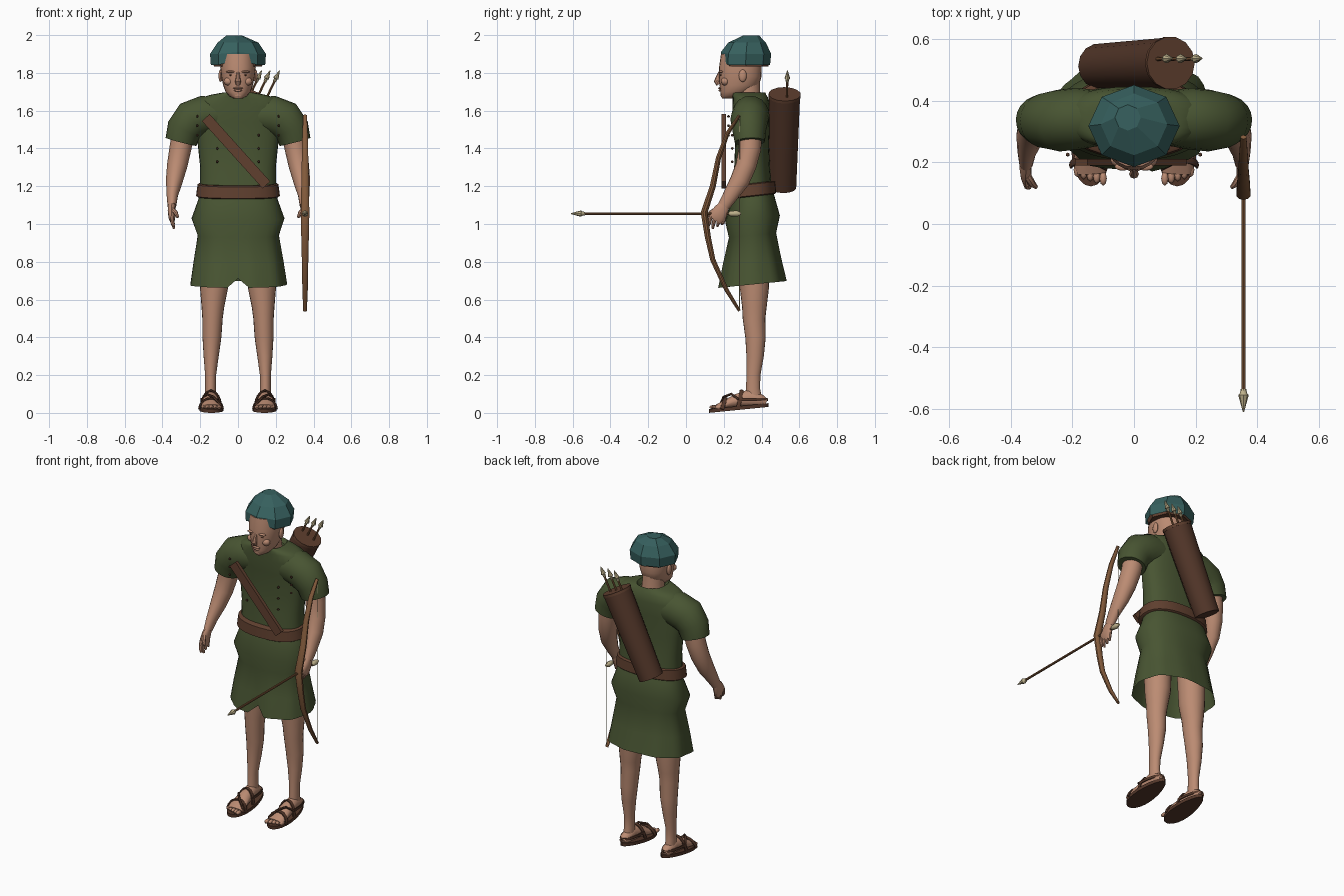
import bpy, bmesh
from math import sin, cos, pi, radians, copysign
from mathutils import Vector, Matrix

if "Cube" in bpy.data.objects:
    bpy.data.objects.remove(bpy.data.objects["Cube"], do_unlink=True)


def material(name, r, g, b):
    m = bpy.data.materials.new(name)
    m.use_nodes = True
    m.diffuse_color = (r, g, b, 1)
    m.node_tree.nodes["Principled BSDF"].inputs["Base Color"].default_value = (r, g, b, 1)
    return m


SKIN = material("skin", .50, .26, .17)
GREEN = material("green_cloth", .065, .09, .032)
TEAL = material("teal_felt", .038, .12, .115)
LEATHER = material("leather", .115, .05, .028)
DARK = material("dark_leather", .085, .037, .022)
WOOD = material("bow_wood", .23, .105, .045)
BONE = material("bone", .52, .44, .26)


def finish(name, bm, mat, smooth=True):
    bmesh.ops.recalc_face_normals(bm, faces=bm.faces)
    me = bpy.data.meshes.new(name)
    bm.to_mesh(me)
    bm.free()
    me.materials.append(mat)
    if smooth:
        me.shade_smooth()
        me.set_sharp_from_angle(angle=radians(42))
    ob = bpy.data.objects.new(name, me)
    bpy.context.scene.collection.objects.link(ob)
    return ob


def bridge(name, mat, loops, caps=(True, True), smooth=True):
    bm = bmesh.new()
    rows = [[bm.verts.new(p) for p in loop] for loop in loops]
    n = len(rows[0])
    for a, b in zip(rows, rows[1:]):
        for i in range(n):
            j = (i + 1) % n
            bm.faces.new((a[i], a[j], b[j], b[i]))
    for use, row in zip(caps, (rows[0], rows[-1])):
        if use:
            bm.faces.new(row)
    return finish(name, bm, mat, smooth)


def loft(name, mat, rings, n=24, square=1.0, tilt=0, caps=(True, True), smooth=True, shift=None):
    """Stack horizontal rings (x, y, z, rx, ry); square below 1 makes them boxier."""
    loops = []
    for k, (cx, cy, z, rx, ry) in enumerate(rings):
        loop = []
        for i in range(n):
            a = 2 * pi * i / n - pi / 2
            c, s = cos(a), sin(a)
            p = Vector((cx + rx * copysign(abs(c) ** square, c),
                        cy + ry * copysign(abs(s) ** square, s), z))
            p.z += tilt * (p.y - cy)
            if shift:
                shift(p, k, i, a)
            loop.append(p)
        loops.append(loop)
    return bridge(name, mat, loops, caps, smooth)


def tube(name, mat, pts, radii, n=12, ref=(0, 1, 0), caps=(True, True), smooth=True):
    """Sweep an ellipse along a path; the second radius lies along ref."""
    pts = [Vector(p) for p in pts]
    loops = []
    for k, p in enumerate(pts):
        t = (pts[min(k + 1, len(pts) - 1)] - pts[max(k - 1, 0)]).normalized()
        v = Vector(ref) - t * t.dot(Vector(ref))
        v.normalize()
        u = t.cross(v)
        r = radii[k] if isinstance(radii, list) else radii
        ru, rv = r if isinstance(r, tuple) else (r, r)
        loops.append([p + u * ru * cos(2 * pi * i / n) + v * rv * sin(2 * pi * i / n)
                      for i in range(n)])
    return bridge(name, mat, loops, caps, smooth)


def ball(name, mat, loc, size, seg=12):
    bm = bmesh.new()
    bmesh.ops.create_uvsphere(bm, u_segments=seg, v_segments=seg // 2 + 2, radius=1,
                              matrix=Matrix.Translation(loc) @ Matrix.Diagonal((*size, 1)))
    return finish(name, bm, mat)


# Tunic body and skirt
loft("tunic_body", GREEN, [
    (0, .35, 1.18, .20, .105), (0, .35, 1.3, .20, .095), (0, .35, 1.42, .213, .09),
    (0, .348, 1.54, .225, .097), (0, .345, 1.62, .225, .1), (0, .342, 1.665, .2, .095),
    (0, .335, 1.683, .15, .09), (0, .33, 1.695, .085, .09), (0, .33, 1.67, .07, .075)],
    n=32, square=.8)


def pleats(p, k, i, a):
    if k >= 3:
        f = 1 + .022 * (k - 2) / 3 * cos(9 * a)
        p.x *= f
        p.y = .35 + (p.y - .35) * f
    if k == 5 and i == 0:
        p.y += .03
        p.z += .05


loft("tunic_skirt", GREEN, [
    (0, .35, 1.2, .195, .1), (0, .355, 1.13, .21, .115), (0, .352, 1.03, .246, .145),
    (0, .352, .94, .215, .125), (0, .35, .8, .238, .155), (0, .352, .68, .255, .18)],
    n=36, square=.85, tilt=.1, caps=(True, False), shift=pleats)

# Belt, chest strap and studs
loft("belt", LEATHER, [
    (0, .345, 1.145, .215, .125), (0, .345, 1.15, .222, .132),
    (0, .345, 1.21, .214, .128), (0, .345, 1.215, .205, .12)], n=28, square=.85, tilt=.11)
bm = bmesh.new()
bmesh.ops.create_cube(bm, size=1, matrix=Matrix.Translation((-.01, .2, 1.385))
                      @ Matrix.Rotation(radians(48), 4, 'Y') @ Matrix.Diagonal((.48, .022, .055, 1)))
finish("chest_strap", bm, LEATHER, False)
for s in (-1, 1):
    for k in range(3):
        ball("outer_stud", DARK, (s * .215, .225, 1.57 - .05 * k), (.007,) * 3, 6)
        ball("inner_stud", DARK, (s * .11, .245, 1.47 - .07 * k), (.007,) * 3, 6)

for s in (-1, 1):
    # Sleeve, arm and hand
    def side(*pts):
        return [(s * x, y, z) for x, y, z in pts]

    tube("sleeve", GREEN, side((.08, .345, 1.575), (.18, .342, 1.575), (.245, .335, 1.55),
                               (.285, .335, 1.5), (.302, .338, 1.435)),
         [(.09, .085), (.105, .1), (.106, .1), (.094, .09), (.084, .08)], n=20)
    tube("arm", SKIN, side((.29, .34, 1.48), (.305, .338, 1.4), (.322, .318, 1.31), (.337, .285, 1.23),
                           (.348, .235, 1.15), (.35, .2, 1.095)),
         [(.06, .062), (.058, .06), (.054, .055), (.045, .052), (.03, .04), (.023, .032)], n=16)
    tube("palm", SKIN, side((.35, .205, 1.105), (.352, .185, 1.07), (.35, .165, 1.035), (.348, .155, 1.02)),
         [(.02, .028), (.02, .04), (.018, .044), (.012, .04)])
    for k in range(4):
        y = .122 + .024 * k
        tube("finger", SKIN, side((.35, y + .01, 1.04), (.347, y, 1.005), (.338, y - .004, .975 + .012 * abs(k - 1))),
             [.011, .01, .006], n=8)
    tube("thumb", SKIN, side((.345, .155, 1.075), (.33, .13, 1.06), (.318, .12, 1.035)),
         [.013, .012, .007], n=8)

    # Leg and foot
    x = s * .145
    loft("leg", SKIN, [
        (s * .125, .36, .86, .08, .085), (s * .127, .362, .66, .074, .077), (s * .133, .362, .56, .06, .065),
        (s * .135, .36, .5, .054, .06), (s * .138, .368, .4, .05, .054), (s * .142, .366, .3, .04, .046),
        (x, .357, .2, .029, .037), (x, .355, .13, .029, .037), (x, .36, .06, .03, .045)], n=20)
    tube("foot", SKIN, [(x, .425, .055), (x, .40, .065), (x, .34, .078), (x, .27, .065),
                        (s * .143, .21, .045), (s * .14, .165, .032)],
         [(.02, .02), (.032, .032), (.036, .05), (.042, .036), (.052, .024), (.05, .014)],
         n=14, ref=(0, 0, 1))
    for k in range(5):
        ball("toe", SKIN, (s * (.1 + .021 * k), .148 + .007 * k, .03), (.012, .024, .012), 8)

    # Sandal sole and straps
    outline = [(s * (.14 + (.062 + .014 * sin(a)) * cos(a) * (-1 if s < 0 else 1) * s),
                .28 - .158 * sin(a)) for a in [2 * pi * k / 24 for k in range(24)]]
    bridge("sandal_sole", DARK, [[(px, py, h + .1 * (py - .12)) for px, py in outline]
                                 for h in (0, .02)])
    for y, peak, half in ((.19, .078, .062), (.275, .118, .054)):
        arch = [pi * k / 8 for k in range(9)]
        tube("sandal_strap", DARK,
             [(s * .143 + half * cos(a), y + .02 * sin(a), .02 + (peak - .02) * sin(a)) for a in arch],
             (.006, .012), n=6)
    heel = [pi * k / 8 for k in range(9)]
    tube("heel_strap", DARK, [(x + .05 * cos(a), .28 + .15 * sin(a), .07) for a in heel],
         (.005, .009), n=6, ref=(0, 0, 1))
    tube("cross_strap", DARK, [(s * .19, .28, .07), (s * .165, .24, .1), (s * .13, .2, .085), (s * .09, .18, .04)],
         (.007, .007), n=6)

# Neck, head and face
loft("neck", SKIN, [(0, .33, 1.62, .07, .07), (0, .325, 1.7, .062, .068), (0, .315, 1.78, .066, .075)])
loft("head", SKIN, [
    (0, .222, 1.664, .022, .03), (0, .24, 1.676, .045, .055), (0, .262, 1.70, .066, .08),
    (0, .282, 1.735, .079, .104), (0, .287, 1.78, .088, .113), (0, .288, 1.83, .094, .113),
    (0, .29, 1.9, .09, .105)], n=24, square=.92)
tube("nose", SKIN, [(0, .182, 1.805), (0, .172, 1.78), (0, .162, 1.755), (0, .172, 1.738)],
     [(.008, .01), (.01, .012), (.016, .015), (.012, .012)], n=8)
ball("upper_lip", SKIN, (0, .181, 1.719), (.026, .011, .006))
ball("lower_lip", SKIN, (0, .183, 1.707), (.021, .011, .007))
ball("chin", SKIN, (0, .205, 1.682), (.03, .022, .018))
for s in (-1, 1):
    ball("brow", SKIN, (s * .037, .186, 1.806), (.026, .013, .007))
    ball("eye", LEATHER, (s * .036, .187, 1.788), (.012, .007, .004))
    ball("cheek", SKIN, (s * .05, .207, 1.755), (.026, .022, .022))
    ball("ear", SKIN, (s * .092, .30, 1.785), (.011, .021, .033))


# Faceted cap with a lined underside
def front_lift(p, k, i, a):
    if k < 2 and i == 0:
        p.z += .03 - .02 * k


loft("cap", TEAL, [
    (0, .315, 1.842, .144, .13), (0, .318, 1.9, .148, .133), (0, .323, 1.96, .108, .1),
    (-.02, .345, 1.998, .042, .042)], n=8, caps=(False, True), smooth=False, shift=front_lift)
loft("cap_lining", LEATHER, [
    (0, .317, 1.835, .128, .12), (0, .317, 1.87, .132, .12)], n=8, smooth=False, shift=front_lift)

# Quiver with spare arrows
base, mouth = Vector((-.115, .512, 1.195)), Vector((.118, .522, 1.685))
axis = (mouth - base).normalized()
tube("quiver", DARK, [base, mouth], [.073, .084], n=14)
tube("quiver_rim", LEATHER, [mouth - axis * .012, mouth + axis * .003], .086, n=14)


def arrow_head(name, tip, direction, length):
    tube(name, BONE, [tip - direction * length, tip - direction * length * .75,
                      tip - direction * length * .7, tip],
         [.008, .009, .015, .002], n=8)


for x in (.125, .17, .22):
    tip = Vector((x, .537, 1.812))
    tube("spare_arrow_shaft", WOOD, [tip - axis * .22, tip - axis * .05], .006, n=8)
    arrow_head("spare_arrow_head", tip, axis, .065)

# Bow, string and nocked arrow
bow_x = .355
bow = [(.282, 1.575), (.22, 1.48), (.172, 1.35), (.142, 1.2), (.096, 1.06), (.116, .93),
       (.142, .81), (.215, .65), (.283, .54)]
tube("bow", WOOD, [(bow_x, y, z) for y, z in bow],
     [(t * .75, t) for t in (.01, .015, .018, .021, .024, .021, .018, .015, .01)],
     n=10, ref=(1, 0, 0))
tube("bow_string", BONE, [(bow_x, .283, .545), (bow_x, .283, 1.57)], .0025, n=6)
tube("arrow_shaft", WOOD, [(bow_x, .28, 1.055), (bow_x, -.56, 1.055)], .007, n=8, ref=(0, 0, 1))
tube("arrow_head", BONE, [(bow_x, y, 1.055) for y in (-.535, -.55, -.555, -.61)],
     [.009, .012, .017, .002], n=8, ref=(0, 0, 1))
tube("arrow_nock", BONE, [(bow_x, y, 1.055) for y in (.225, .235, .27, .29)],
     [.006, .014, .016, .007], n=8, ref=(0, 0, 1))
